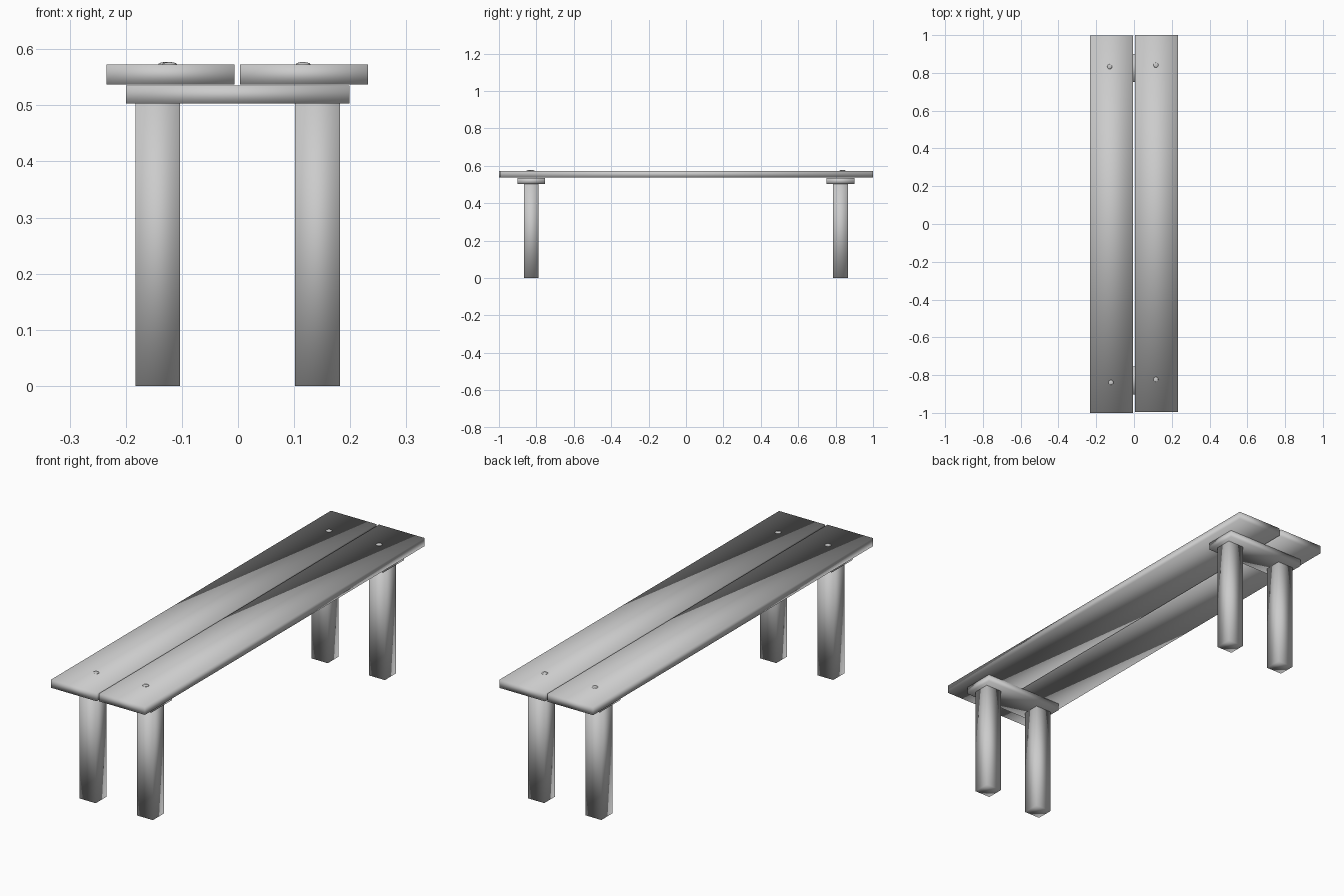
import bpy, bmesh

if "Cube" in bpy.data.objects:
    bpy.data.objects.remove(bpy.data.objects["Cube"])


def smooth(me):
    for p in me.polygons:
        p.use_smooth = True


def box(name, lo, hi):
    """Smooth-shaded box between two corners."""
    me = bpy.data.meshes.new(name)
    bm = bmesh.new()
    bmesh.ops.create_cube(bm, size=1)
    for v in bm.verts:
        v.co = [a + (b - a) * (c + 0.5) for a, b, c in zip(lo, hi, v.co)]
    bm.to_mesh(me)
    bm.free()
    smooth(me)
    ob = bpy.data.objects.new(name, me)
    bpy.context.collection.objects.link(ob)
    return ob


def screw_head(name, x, y, z, radius=0.013, height=0.004):
    """Low domed head, its lower half sunk in the plank."""
    me = bpy.data.meshes.new(name)
    bm = bmesh.new()
    bmesh.ops.create_uvsphere(bm, u_segments=16, v_segments=10, radius=1)
    bmesh.ops.scale(bm, vec=(radius, radius, height), verts=bm.verts)
    bm.to_mesh(me)
    bm.free()
    smooth(me)
    ob = bpy.data.objects.new(name, me)
    ob.location = (x, y, z)
    bpy.context.collection.objects.link(ob)


# Seat planks, the right one shifted slightly lengthwise
TOP = 0.573
box("seat_plank_left", (-0.234, -1.0, 0.537), (-0.006, 0.997, TOP))
box("seat_plank_right", (0.004, -0.995, 0.537), (0.232, 1.0, TOP))

# Cross boards with a pair of square legs under each
for end, y in (("front", -0.828), ("back", 0.826)):
    box(f"{end}_cross_board", (-0.2, y - 0.074, 0.503), (0.199, y + 0.074, 0.535))
    for side, x in (("left", -0.143), ("right", 0.142)):
        box(f"{end}_{side}_leg", (x - 0.04, y - 0.039, 0), (x + 0.04, y + 0.039, 0.503))

# Screw heads, placed by hand a little unevenly
heads = {
    "front_left": (-0.122, -0.839),
    "front_right": (0.116, -0.823),
    "back_left": (-0.129, 0.833),
    "back_right": (0.116, 0.841),
}
for label, (x, y) in heads.items():
    screw_head(f"{label}_screw_head", x, y, TOP)
